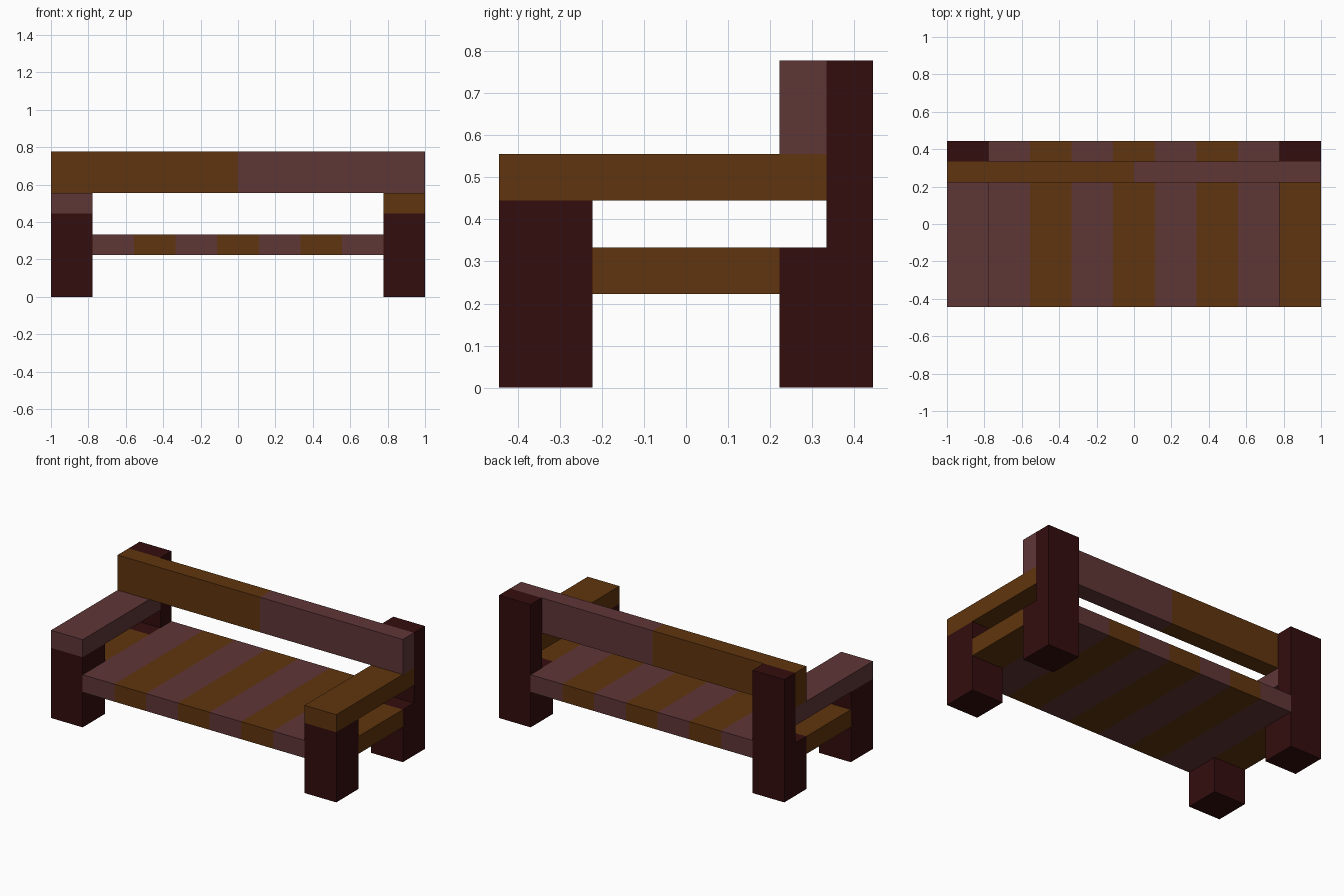
import bpy
import bmesh

cube = bpy.data.objects.get("Cube")
if cube:
    bpy.data.objects.remove(cube, do_unlink=True)

U = 1 / 9  # every part sits on a grid of this step


def material(name, color):
    m = bpy.data.materials.new(name)
    m.use_nodes = True
    m.diffuse_color = color
    m.node_tree.nodes["Principled BSDF"].inputs["Base Color"].default_value = color
    return m


brown = material("brown wood", (0.117, 0.0356, 0.0044, 1))
mauve = material("mauve wood", (0.114, 0.0369, 0.0369, 1))
dark = material("dark wood", (0.0343, 0.004, 0.004, 1))


def extrude_x(name, profile, x0, x1, mat):
    """Extrude a (y, z) profile from x0 to x1, all in grid steps."""
    bm = bmesh.new()
    face = bm.faces.new([bm.verts.new((x0 * U, y * U, z * U)) for y, z in profile])
    moved = bmesh.ops.extrude_face_region(bm, geom=[face])["geom"]
    verts = [v for v in moved if isinstance(v, bmesh.types.BMVert)]
    bmesh.ops.translate(bm, verts=verts, vec=((x1 - x0) * U, 0, 0))
    bmesh.ops.recalc_face_normals(bm, faces=bm.faces)
    mesh = bpy.data.meshes.new(name)
    bm.to_mesh(mesh)
    bm.free()
    mesh.materials.append(mat)
    obj = bpy.data.objects.new(name, mesh)
    bpy.context.collection.objects.link(obj)


def box(name, x0, x1, y0, y1, z0, z1, mat):
    extrude_x(name, [(y0, z0), (y1, z0), (y1, z1), (y0, z1)], x0, x1, mat)


# Legs, armrests and end planks on both sides
for side, x0, arm_mat in (("right", -9, mauve), ("left", 7, brown)):
    x1 = x0 + 2
    box(f"front_leg_{side}", x0, x1, -4, -2, 0, 4, dark)
    extrude_x(f"back_leg_{side}",
              [(2, 0), (4, 0), (4, 7), (3, 7), (3, 3), (2, 3)], x0, x1, dark)
    box(f"armrest_{side}", x0, x1, -4, 3, 4, 5, arm_mat)
    box(f"seat_end_plank_{side}", x0, x1, -2, 2, 2, 3, brown)

# Seat planks in alternating colours
for i in range(7):
    x = -7 + 2 * i
    box(f"seat_plank_{i + 1}", x, x + 2, -4, 4, 2, 3, brown if i % 2 else mauve)

# Backrest in two halves
box("backrest_right", -9, 0, 2, 3, 5, 7, brown)
box("backrest_left", 0, 9, 2, 3, 5, 7, mauve)
